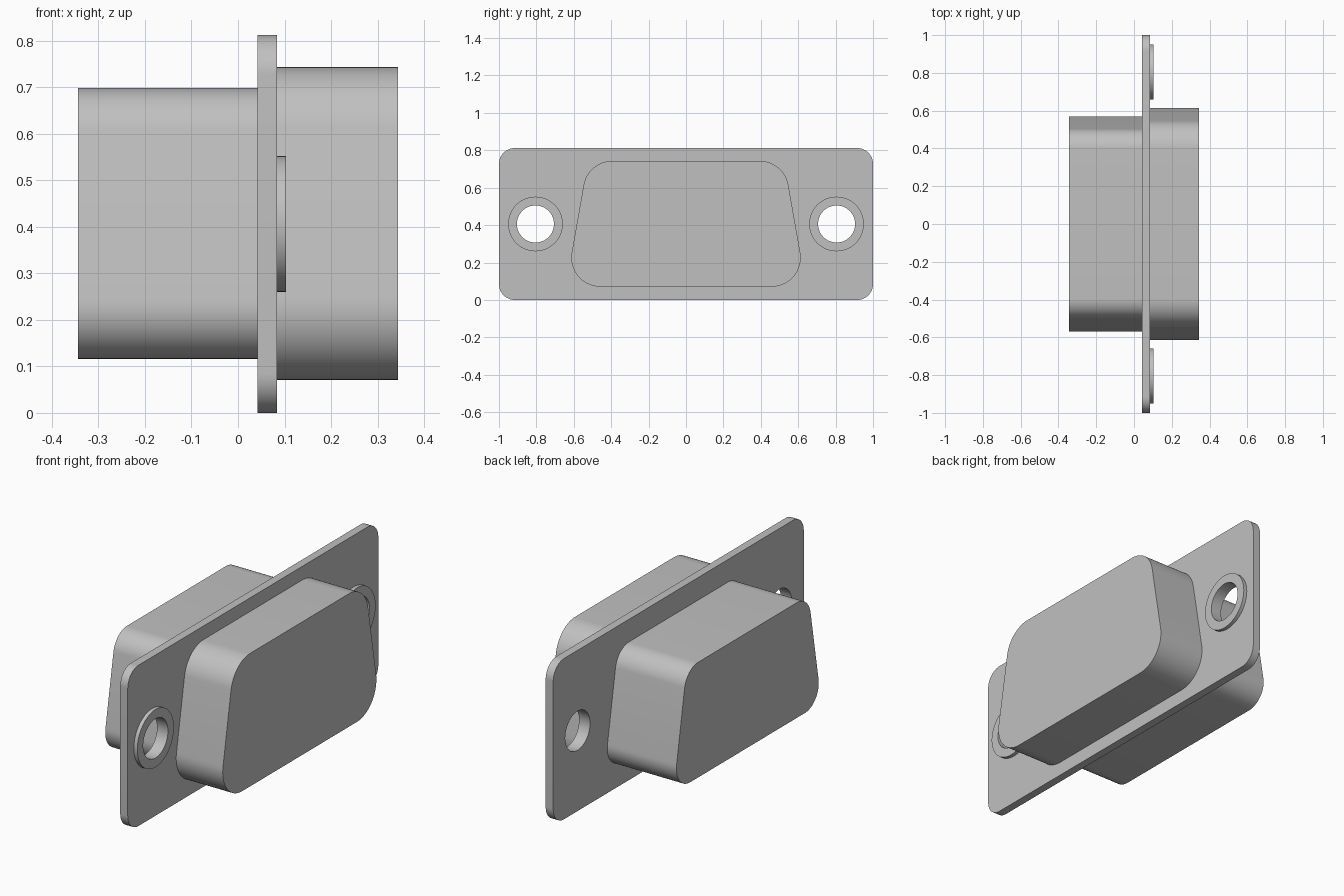
import bpy
import bmesh
import math
from mathutils import Vector

cube = bpy.data.objects.get("Cube")
if cube:
    bpy.data.objects.remove(cube, do_unlink=True)

metal = bpy.data.materials.new("light grey metal")
metal.use_nodes = True
grey = (0.53, 0.53, 0.53, 1)
metal.diffuse_color = grey
metal.node_tree.nodes["Principled BSDF"].inputs["Base Color"].default_value = grey


def circle(cy, cz, radius, steps=64):
    """Outline of a circle in the y-z plane."""
    angles = [2 * math.pi * i / steps for i in range(steps)]
    return [Vector((cy + radius * math.cos(a), cz + radius * math.sin(a))) for a in angles]


def rounded(corners, radius, steps=16):
    """Outline of a convex polygon with every corner rounded by a true arc."""
    outline = []
    count = len(corners)
    for i, corner in enumerate(corners):
        corner = Vector(corner)
        before = (Vector(corners[i - 1]) - corner).normalized()
        after = (Vector(corners[(i + 1) % count]) - corner).normalized()
        half = before.angle(after) / 2
        centre = corner + (before + after).normalized() * radius / math.sin(half)
        start = corner + before * radius / math.tan(half) - centre
        end = corner + after * radius / math.tan(half) - centre
        sweep = math.pi - 2 * half
        for k in range(steps + 1):
            t = k / steps
            arm = start * math.sin((1 - t) * sweep) + end * math.sin(t * sweep)
            outline.append(centre + arm / math.sin(sweep))
    return outline


def extrude(name, outlines, x0, x1):
    """Solid made by filling y-z outlines (inner ones are holes) and extruding along x."""
    bm = bmesh.new()
    for outline in outlines:
        verts = [bm.verts.new((x0, p.x, p.y)) for p in outline]
        for i, v in enumerate(verts):
            bm.edges.new((verts[i - 1], v))
    bmesh.ops.triangle_fill(bm, use_beauty=True, edges=bm.edges[:], normal=(1, 0, 0))
    result = bmesh.ops.extrude_face_region(bm, geom=bm.faces[:], use_keep_orig=True)
    moved = [g for g in result["geom"] if isinstance(g, bmesh.types.BMVert)]
    bmesh.ops.translate(bm, verts=moved, vec=(x1 - x0, 0, 0))
    bmesh.ops.recalc_face_normals(bm, faces=bm.faces[:])
    mesh = bpy.data.meshes.new(name)
    bm.to_mesh(mesh)
    bm.free()
    mesh.materials.append(metal)
    obj = bpy.data.objects.new(name, mesh)
    bpy.context.collection.objects.link(obj)
    bpy.ops.object.select_all(action='DESELECT')
    obj.select_set(True)
    bpy.context.view_layer.objects.active = obj
    bpy.ops.object.shade_smooth_by_angle(angle=math.radians(30))
    return obj


def shell_outline(inset):
    """Tapered D-shaped outline, offset inwards by inset."""
    slope = math.tan(math.radians(10))
    bottom, top = 0.071 + inset, 0.743 - inset

    def half_width(z):
        return 0.643 - (z - 0.071) * slope - inset / math.cos(math.radians(10))

    wb, wt = half_width(bottom), half_width(top)
    return rounded([(-wb, bottom), (wb, bottom), (wt, top), (-wt, top)], 0.155 - inset)


PLATE_BACK, PLATE_FACE = 0.042, 0.084
HOLE_Y, HOLE_Z, HOLE_R = 0.805, 0.406, 0.099

# Mounting plate with two screw holes
plate = rounded([(-1, 0), (1, 0), (1, 0.812), (-1, 0.812)], 0.085)
holes = [circle(side * HOLE_Y, HOLE_Z, HOLE_R) for side in (-1, 1)]
extrude("mounting_plate", [plate] + holes, PLATE_BACK, PLATE_FACE)

# Raised rings around the holes
for side, label in ((-1, "front"), (1, "back")):
    rim = circle(side * HOLE_Y, HOLE_Z, 0.146)
    hole = circle(side * HOLE_Y, HOLE_Z, HOLE_R)
    extrude(label + "_hole_ring", [rim, hole], PLATE_FACE, 0.103)

# Large and small tapered shells on either side of the plate
extrude("large_shell", [shell_outline(0)], PLATE_FACE, 0.344)
extrude("small_shell", [shell_outline(0.045)], -0.344, PLATE_BACK)
